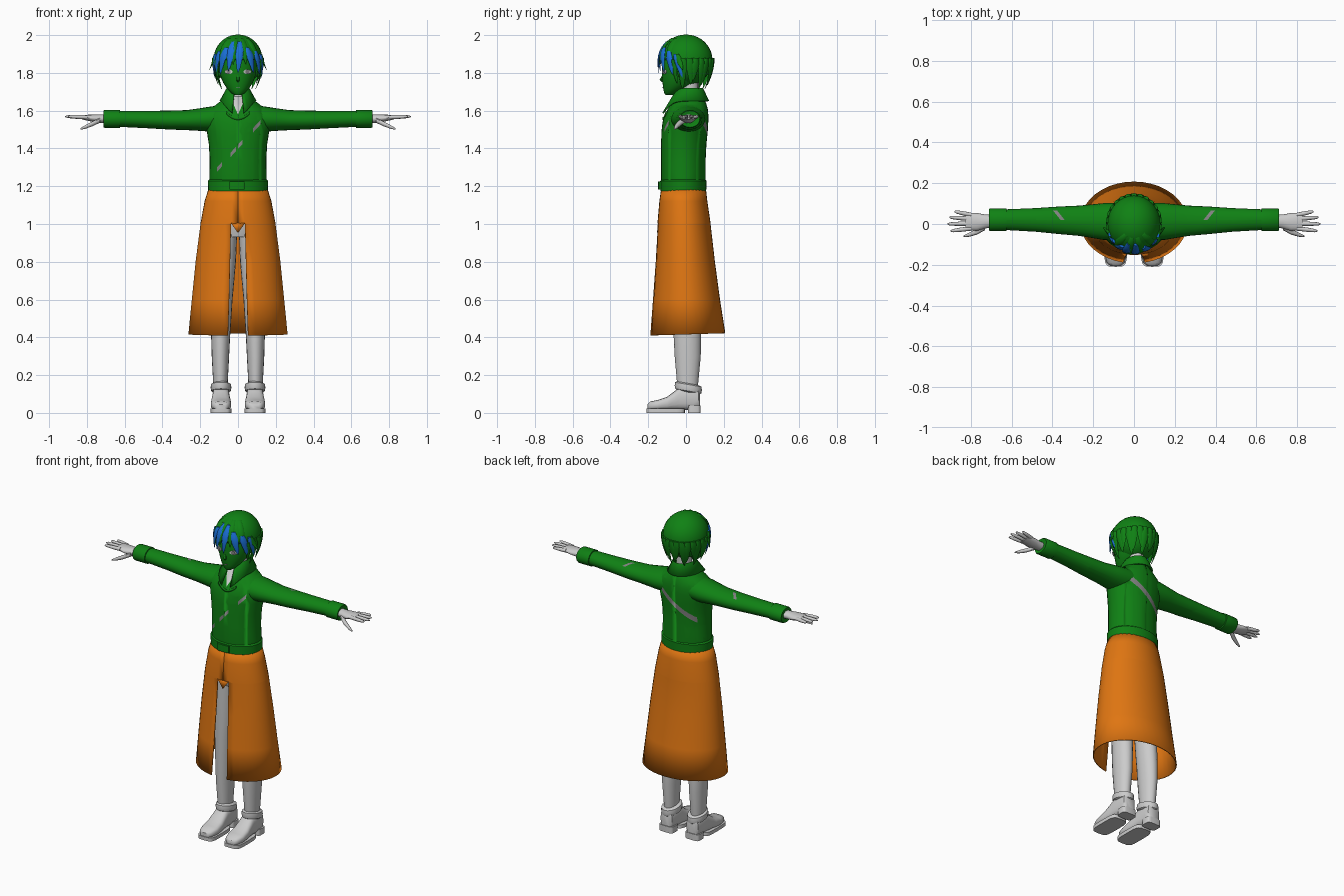
import bpy, bmesh
from math import sin, cos, pi, radians, sqrt, asin
from mathutils import Vector

if "Cube" in bpy.data.objects:
    bpy.data.objects.remove(bpy.data.objects["Cube"])


def material(name, rgb):
    m = bpy.data.materials.new(name)
    m.use_nodes = True
    m.diffuse_color = (*rgb, 1)
    m.node_tree.nodes["Principled BSDF"].inputs["Base Color"].default_value = (*rgb, 1)
    return m


GREEN = material("green", (0.005, 0.22, 0.007))
ORANGE = material("orange", (0.74, 0.18, 0.006))
LIGHT = material("light grey", (0.6, 0.6, 0.6))
GREY = material("mid grey", (0.22, 0.22, 0.22))
BLUE = material("blue", (0.01, 0.16, 0.68))


def finish(name, bm, mat, mirror=False, thick=0):
    bmesh.ops.recalc_face_normals(bm, faces=bm.faces)
    me = bpy.data.meshes.new(name)
    bm.to_mesh(me)
    bm.free()
    me.materials.append(mat)
    me.shade_smooth()
    me.set_sharp_from_angle(angle=radians(42))
    ob = bpy.data.objects.new(name, me)
    bpy.context.collection.objects.link(ob)
    if thick:
        mod = ob.modifiers.new("thickness", 'SOLIDIFY')
        mod.thickness, mod.offset = thick, 0
    if mirror:
        ob.modifiers.new("mirror", 'MIRROR').use_mirror_merge = False
    return ob


def loft(name, rings, mat, n=20, p=1.0, mirror=False):
    """Closed skin over rings of (centre, u, v); p below 1 squares the section."""
    bm = bmesh.new()
    f = lambda c: abs(c) ** p * (1 if c > 0 else -1)
    loops = [[bm.verts.new(Vector(c) + Vector(u) * f(cos(2 * pi * i / n)) + Vector(v) * f(sin(2 * pi * i / n)))
              for i in range(n)] for c, u, v in rings]
    for a, b in zip(loops, loops[1:]):
        for i in range(n):
            j = (i + 1) % n
            bm.faces.new((a[i], a[j], b[j], b[i]))
    bm.faces.new(loops[0])
    bm.faces.new(loops[-1])
    return finish(name, bm, mat, mirror)


def sheet(name, rows, mat, thick):
    bm = bmesh.new()
    g = [[bm.verts.new(p) for p in r] for r in rows]
    for a, b in zip(g, g[1:]):
        for i in range(len(a) - 1):
            bm.faces.new((a[i], a[i + 1], b[i + 1], b[i]))
    return finish(name, bm, mat, thick=thick)


def box(name, x0, x1, y0, y1, z0, z1, mat, mirror=False):
    c, h = (x0 + x1) / 2, (x1 - x0) / 2
    d, k = (y0 + y1) / 2, (y1 - y0) / 2
    return loft(name, [((c, d, z), (h, 0, 0), (0, k, 0)) for z in (z0, z1)], mat, 20, 0.45, mirror)


def zring(z, hw, yf, yb, x=0):
    return (x, (yf + yb) / 2, z), (hw, 0, 0), (0, (yb - yf) / 2, 0)


def xring(x, y, z, ry, rz):
    return (x, y, z), (0, ry, 0), (0, 0, rz)


def paint(ob, mat, cuts, test):
    """Cut the skin along planes and recolour the faces that pass the test."""
    ob.data.materials.append(mat)
    bm = bmesh.new()
    bm.from_mesh(ob.data)
    for co, no in cuts:
        bmesh.ops.bisect_plane(bm, geom=bm.verts[:] + bm.edges[:] + bm.faces[:], plane_co=co, plane_no=no)
    for f in bm.faces:
        if test(f.calc_center_median()):
            f.material_index = len(ob.data.materials) - 1
    bm.to_mesh(ob.data)
    bm.free()


# Sweater body
torso = loft("sweater_body", [zring(*r) for r in (
    (1.18, .148, -.125, .1), (1.24, .152, -.132, .104), (1.34, .15, -.132, .104), (1.42, .154, -.132, .108),
    (1.49, .165, -.13, .115), (1.54, .176, -.124, .118), (1.58, .172, -.112, .118), (1.61, .145, -.096, .115),
    (1.635, .112, -.078, .108), (1.66, .08, -.055, .098), (1.675, .055, -.04, .085))], GREEN, 32)


# Diagonal strap patches on chest and back, and the open neckline
def strap(a, b, w, spans, side):
    (ax, az), (bx, bz) = a, b
    no = Vector((az - bz, 0, bx - ax)).normalized()
    co = Vector((ax, 0, az))
    cuts = [(co + no * w, no), (co - no * w, no)] + [((x, 0, 0), (1, 0, 0)) for s in spans for x in s]
    paint(torso, GREY, cuts, lambda c: c.y * side > 0 and abs((c - co).dot(no)) < w
          and any(s[0] < c.x < s[1] for s in spans))


strap((-.1, 1.3), (.12, 1.54), .008, [(-.11, -.085), (-.04, -.01), (0, .025), (.08, .12)], -1)
strap((-.15, 1.36), (.15, 1.57), .014, [(-.12, .12)], 1)
paint(torso, LIGHT, [((0, 0, 1.58), (1, 0, -.45)), ((0, 0, 1.58), (1, 0, .45))],
      lambda c: c.y < 0.02 and c.z > 1.58 and abs(c.x) < (c.z - 1.58) * .45)

# Neckline rim, hem band and buckle
sheet("neckline_rim", [[(x * .01, -.119 + abs(x) * .0025, 1.565 - dz + (x / 6) ** 2 * .03) for x in range(-6, 7)]
                       for dz in (0, .014)], GREEN, .01)
loft("belt", [zring(z, .15 + e, -.127 - e, .099 + e) for z, e in
              ((1.172, 0), (1.176, .008), (1.228, .01), (1.236, .002))], GREEN, 32)
box("belt_buckle", -.045, .035, -.147, -.125, 1.182, 1.225, GREEN)

# Collar folded round the neck
rows = []
for hw, yf, yb, zb, dip in ((.052, -.05, .08, 1.70, .02), (.06, -.06, .09, 1.715, .02), (.094, -.128, .118, 1.65, .075)):
    row = []
    for i in range(25):
        a = .33 + (2 * pi - .66) * i / 24
        row.append((hw * sin(a), (yf + yb) / 2 - (yb - yf) / 2 * cos(a), zb - dip * max(0, cos(a)) ** 3))
    rows.append(row)
sheet("collar", rows, GREEN, .009)
loft("neck", [zring(1.56, .05, -.045, .07), zring(1.64, .043, -.035, .065), zring(1.76, .042, -.03, .065)], LIGHT)

# Sleeves with worn patches, cuffs
sleeves = loft("sleeves", [xring(*r) for r in (
    (.08, .012, 1.56, .09, .07), (.15, .012, 1.555, .09, .066), (.2, .014, 1.553, .083, .06),
    (.27, .016, 1.55, .074, .053), (.36, .018, 1.55, .068, .05), (.48, .02, 1.553, .058, .046),
    (.6, .021, 1.556, .052, .043), (.65, .021, 1.556, .05, .042))], GREEN, 24, mirror=True)
paint(sleeves, GREY, [((.34, .02, 0), (1, -.8, 0)), ((.36, .02, 0), (1, -.8, 0)),
                      ((0, .02, 0), (0, 1, 0)), ((0, .065, 0), (0, 1, 0))],
      lambda c: c.z > 1.56 and .02 < c.y < .065 and .34 < c.x - (c.y - .02) * .8 < .36)
loft("cuffs", [xring(x, .021, 1.556, .05 + e, .042 + e) for x, e in
               ((.622, -.005), (.626, .006), (.705, .006), (.712, .002), (.708, -.01))], GREEN, 24, mirror=True)

# Hands
loft("palms", [xring(*r) for r in ((.69, .015, 1.557, .03, .024), (.73, .012, 1.557, .034, .023),
                                   (.77, .01, 1.56, .044, .019), (.81, .012, 1.564, .043, .014),
                                   (.825, .012, 1.565, .04, .011))], LIGHT, 16, mirror=True)
for name, y, spread, tip in (("index", -.022, -.012, .9), ("middle", .002, -.002, .915),
                             ("ring", .025, .008, .905), ("little", .045, .016, .88)):
    loft(name + "_fingers", [xring(.8 + (tip - .8) * t, y + spread * t, 1.565 + .004 * t, r, r)
                             for t, r in ((0, .011), (.5, .0105), (.88, .008), (1, .003))], LIGHT, 10, mirror=True)
loft("thumbs", [xring(*r) for r in ((.73, -.012, 1.55, .018, .014), (.77, -.038, 1.53, .014, .013),
                                    (.81, -.053, 1.513, .01, .01), (.835, -.06, 1.503, .004, .004))],
     LIGHT, 10, mirror=True)

# Long open-fronted skirt
SLIT_TOP = 1.005
rows = []
for z, hw, yf, yb, gap in ((1.19, .152, -.128, .102, 0), (1.12, .174, -.138, .11, 0), (SLIT_TOP, .195, -.148, .127, 0),
                           (1.0, .196, -.148, .127, .037), (.8, .222, -.16, .15, .042),
                           (.6, .242, -.175, .177, .047), (.41, .26, -.19, .205, .053)):
    t = asin(gap / hw)
    row = []
    for i in range(37):
        a = t + (2 * pi - 2 * t) * i / 36
        lift = .012 * (1 - cos(a)) / 2 if z < .5 else 0
        row.append((hw * sin(a), (yf + yb) / 2 - (yb - yf) / 2 * cos(a), z + lift))
    rows.append(row)
sheet("skirt", rows, ORANGE, .006)
sheet("skirt_front_point", [[(-.037, -.146, SLIT_TOP), (.037, -.146, SLIT_TOP)],
                            [(-.002, -.15, .955), (.002, -.15, .955)]], ORANGE, .006)

# Pelvis and legs
loft("pelvis", [zring(.93, .1, -.07, .07), zring(1.0, .14, -.09, .08), zring(1.17, .135, -.1, .08)], LIGHT)
loft("legs", [zring(*r) for r in ((1.0, .072, -.085, .075, .074), (.8, .068, -.08, .073, .079),
                                  (.6, .057, -.073, .072, .086), (.4, .05, -.065, .079, .092),
                                  (.3, .046, -.06, .078, .093), (.13, .037, -.045, .062, .093))],
     LIGHT, 20, mirror=True)

# Shoes: upper, sole, heel and ankle band
loft("shoes", [((.09, y, (top + .015) / 2), (w, 0, 0), (0, 0, (top - .015) / 2)) for y, w, top in (
    (-.205, .025, .045), (-.19, .043, .06), (-.15, .054, .068), (-.1, .053, .085), (-.06, .048, .115),
    (-.03, .045, .14), (.04, .045, .14), (.066, .04, .135), (.074, .028, .12))], LIGHT, 20, .7, mirror=True)
box("front_soles", .034, .146, -.21, -.005, 0, .022, LIGHT, mirror=True)
box("shoe_heels", .043, .138, .01, .078, 0, .04, LIGHT, mirror=True)
loft("ankle_bands", [((.09, .012, z), (.045 + e, 0, 0), (0, .062 + e, -.012)) for z, e in
                     ((.108, -.004), (.116, .007), (.132, .01), (.15, .008), (.158, -.006))], LIGHT, 20, mirror=True)

# Face
loft("face", [zring(*r) for r in (
    (1.682, .016, -.108, -.07), (1.692, .034, -.115, -.045), (1.715, .056, -.12, -.01), (1.745, .077, -.124, .04),
    (1.78, .092, -.127, .07), (1.82, .099, -.127, .09), (1.87, .1, -.126, .1), (1.92, .09, -.11, .09))], GREEN, 28)
loft("nose", [((0, -.124, 1.785), (.006, 0, 0), (0, .004, 0)), ((0, -.13, 1.762), (.009, 0, 0), (0, .01, 0)),
              ((0, -.124, 1.752), (.004, 0, 0), (0, .004, 0))], GREEN, 8)
for name, w, h, d, mat in (("eyes", .021, .012, 0, LIGHT), ("irises", .011, .0115, .002, GREY)):
    loft(name, [((.05, y - d, 1.806), (w, w * .42, 0), (0, 0, h)) for y in (-.112, -.1185)], mat, 16, mirror=True)
loft("mouth", [((0, y, 1.722), (.012, 0, 0), (0, 0, .002)) for y in (-.117, -.124)], GREY, 8)

# Hair cap, open over the face
bm = bmesh.new()
bmesh.ops.create_uvsphere(bm, u_segments=32, v_segments=20, radius=1)
for v in bm.verts:
    v.co = Vector((v.co.x * .127, v.co.y * .137, 1.868 + v.co.z * .132))
bmesh.ops.delete(bm, geom=[f for f in bm.faces if f.calc_center_median().y < -.035
                           and f.calc_center_median().z < 1.875], context='FACES')
finish("hair_cap", bm, GREEN, thick=.006)


# Hair locks: flat tapering blades that follow the head
def lock(name, az0, az1, z0, z1, w, mat, flare=.0):
    rings = []
    for i in range(8):
        t = i / 7
        a, z = radians(az0 + (az1 - az0) * t), z0 + (z1 - z0) * t
        h = (z - 1.868) / .132
        k = sqrt(max(.02, 1 - h * h)) if h > 0 else 1 - .22 * h * h
        k += .03 + flare * t * t
        out = Vector((sin(a), -cos(a), 0))
        side = Vector((cos(a), sin(a), 0))
        width = w * min(1, .45 + 2 * t) * (1 - t) ** .6 + .001
        rings.append(((.126 * k * sin(a), -.138 * k * cos(a), z), side * width, out * (.009 * (1 - t) + .001)))
    loft(name, rings, mat, 8)


for i, (a0, a1, z0, z1, w) in enumerate((
        (-14, -22, 1.965, 1.81, .026), (6, 0, 1.965, 1.80, .026), (-32, -46, 1.935, 1.79, .026),
        (24, 38, 1.935, 1.80, .026), (-52, -62, 1.915, 1.80, .024), (48, 60, 1.915, 1.79, .024),
        (-68, -82, 1.90, 1.775, .02), (66, 82, 1.90, 1.775, .02))):
    lock(f"fringe_lock_{i}", a0, a1, z0, z1, w, BLUE, .08)
for i, a in enumerate((-40, -10, 16, 44)):
    lock(f"front_lock_{i}", a, a * 1.15, 1.985, 1.845, .022, GREEN, .02)
for s in (1, -1):
    lock("temple_lock", s * 70, s * 84, 1.9, 1.815, .02, GREEN, .22)
    lock("cheek_lock", s * 62, s * 66, 1.87, 1.745, .018, GREEN, .0)
for i in range(15):
    a = 84 + i * 192 / 14
    lock(f"nape_lock_{i}", a, a + (5 if i % 2 else -4), 1.88, 1.715 + .022 * (i % 3), .028, GREEN, .02)
